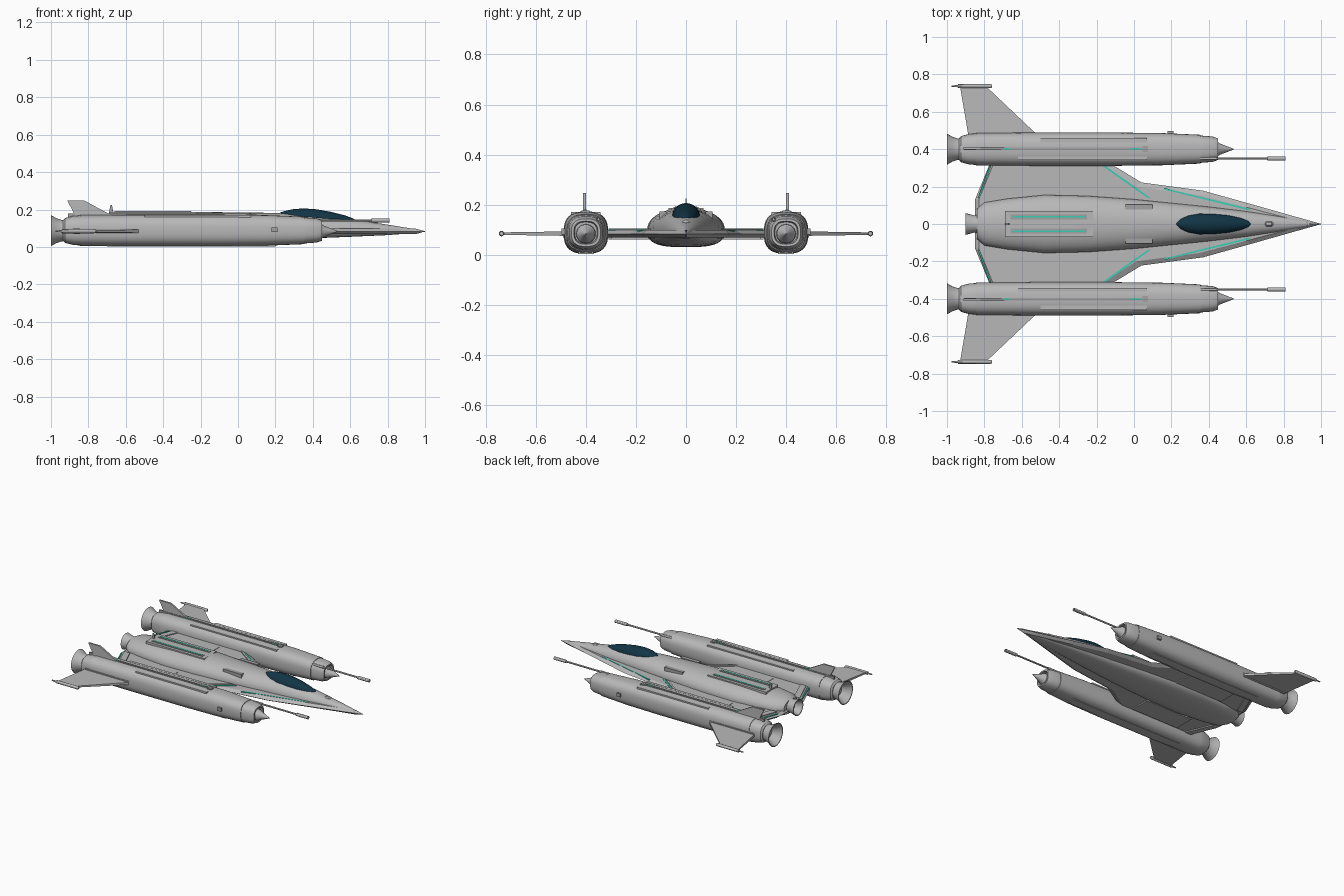
import bpy, bmesh, math


def mat(name, rgb):
    m = bpy.data.materials.new(name)
    m.diffuse_color = (*rgb, 1)
    return m


HULL = mat("hull grey", (0.48, 0.48, 0.48))
TRIM = mat("trim grey", (0.36, 0.36, 0.36))
GLASS = mat("dark blue glass", (0.006, 0.035, 0.06))
GLOW = mat("teal light", (0.04, 0.62, 0.46))


def finish(name, bm, m, smooth=True):
    bmesh.ops.recalc_face_normals(bm, faces=bm.faces)
    me = bpy.data.meshes.new(name)
    bm.to_mesh(me)
    bm.free()
    me.materials.append(m)
    ob = bpy.data.objects.new(name, me)
    bpy.context.collection.objects.link(ob)
    if smooth:
        bpy.ops.object.select_all(action='DESELECT')
        ob.select_set(True)
        bpy.context.view_layer.objects.active = ob
        bpy.ops.object.shade_smooth_by_angle(angle=math.radians(30))
    return ob


def loft(name, stations, m, y=0, n=32, up=2.0, low=2.0):
    """Skin superellipse sections along x: (x, half width, centre z, height up, height down)."""
    bm = bmesh.new()
    rings = []
    for x, w, zc, hu, hd in stations:
        ring = []
        for i in range(n):
            a = 2 * math.pi * i / n
            c, s = math.cos(a), math.sin(a)
            e = 2 / (up if s >= 0 else low)
            py = math.copysign(abs(c) ** e, c) * w
            pz = math.copysign(abs(s) ** e, s) * (hu if s >= 0 else hd)
            ring.append(bm.verts.new((x, y + py, zc + pz)))
        rings.append(ring)
    for a, b in zip(rings, rings[1:]):
        for i in range(n):
            j = (i + 1) % n
            bm.faces.new((a[i], a[j], b[j], b[i]))
    bm.faces.new(rings[0])
    bm.faces.new(rings[-1])
    return finish(name, bm, m)


def tube(name, profile, y, z, m=HULL, n=24):
    return loft(name, [(x, r, z, r, r) for x, r in profile], m, y, n)


def prism(name, bottom, top, m):
    """Solid between two matching outlines."""
    bm = bmesh.new()
    a = [bm.verts.new(p) for p in bottom]
    b = [bm.verts.new(p) for p in top]
    bm.faces.new(a)
    bm.faces.new(b)
    for i in range(len(a)):
        j = (i + 1) % len(a)
        bm.faces.new((a[i], a[j], b[j], b[i]))
    return finish(name, bm, m, False)


def plate(name, pts, z0, z1, m, s=1):
    return prism(name, [(x, s * y, z0) for x, y in pts], [(x, s * y, z1) for x, y in pts], m)


def box(name, x0, x1, y0, y1, z0, z1, m=TRIM, s=1):
    return plate(name, [(x0, y0), (x1, y0), (x1, y1), (x0, y1)], z0, z1, m, s)


# Central fuselage: domed top, flat keel
loft("fuselage", [
    (-0.84, 0.08, 0.10, 0.05, 0.045), (-0.80, 0.115, 0.10, 0.068, 0.06),
    (-0.68, 0.135, 0.10, 0.08, 0.068), (-0.48, 0.155, 0.10, 0.086, 0.07),
    (-0.25, 0.150, 0.10, 0.088, 0.07), (0.0, 0.132, 0.098, 0.086, 0.066),
    (0.2, 0.112, 0.096, 0.086, 0.058), (0.4, 0.092, 0.094, 0.078, 0.048),
    (0.6, 0.068, 0.09, 0.06, 0.036), (0.8, 0.038, 0.087, 0.032, 0.024),
    (0.93, 0.014, 0.085, 0.013, 0.012), (1.0, 0.002, 0.083, 0.002, 0.002)],
    HULL, n=48, up=2.1, low=3.0)

# Canopy
loft("canopy", [
    (0.225, 0.004, 0.172, 0.012, 0.02), (0.25, 0.032, 0.158, 0.034, 0.02),
    (0.29, 0.048, 0.154, 0.047, 0.02), (0.35, 0.056, 0.152, 0.054, 0.02),
    (0.42, 0.055, 0.148, 0.053, 0.02), (0.50, 0.047, 0.144, 0.043, 0.02),
    (0.57, 0.034, 0.138, 0.031, 0.02), (0.61, 0.020, 0.136, 0.019, 0.02),
    (0.632, 0.003, 0.134, 0.008, 0.01)], GLASS)
tube("nose_sensor", [(0.695, 0.004), (0.705, 0.015), (0.735, 0.015), (0.745, 0.004)], 0, 0.125, n=12)

# Central nozzle, hollow at the back
tube("centre_nozzle", [(-0.82, 0.05), (-0.855, 0.046), (-0.90, 0.058),
                       (-0.90, 0.052), (-0.85, 0.035)], 0, 0.105)

# Dorsal panel with two glowing slots, and the small mast behind it
plate("dorsal_panel", [(-0.69, -0.07), (-0.22, -0.07), (-0.22, 0.07), (-0.69, 0.07)], 0.15, 0.187, HULL)
prism("dorsal_mast", [(-0.69, -0.004, 0.18), (-0.665, -0.004, 0.18), (-0.665, 0.004, 0.18), (-0.69, 0.004, 0.18)],
      [(-0.682, -0.002, 0.225), (-0.674, -0.002, 0.225), (-0.674, 0.002, 0.225), (-0.682, 0.002, 0.225)], TRIM)

for s, side in ((1, "left"), (-1, "right")):
    def nm(part):
        return side + "_" + part

    box(nm("dorsal_rail"), -0.66, -0.25, 0.025, 0.05, 0.18, 0.191, TRIM, s)
    box(nm("dorsal_light"), -0.65, -0.26, 0.034, 0.043, 0.185, 0.1925, GLOW, s)
    box(nm("shoulder_vent"), -0.045, 0.10, 0.078, 0.105, 0.14, 0.172, TRIM, s)

    # Strake and inner wing, with a bevelled edge above and below a thin rim
    edge = [(1.0, 0.001), (0.885, 0.033), (0.62, 0.108), (0.37, 0.178), (0.04, 0.222), (-0.13, 0.325),
            (-0.77, 0.325), (-0.85, 0.13), (-0.85, 0.0)]
    inner = [(0.95, 0.001), (0.86, 0.022), (0.60, 0.09), (0.35, 0.155), (0.01, 0.20), (-0.18, 0.325),
             (-0.75, 0.325), (-0.83, 0.13), (-0.83, 0.0)]
    for part, z in (("wing_top", 0.098), ("wing_underside", 0.068)):
        prism(nm(part), [(x, s * y, 0.083) for x, y in edge], [(x, s * y, z) for x, y in inner], HULL)

    # Wing panels, flap and light strips
    box(nm("wing_panel"), -0.50, -0.35, 0.18, 0.29, 0.095, 0.101, HULL, s)
    box(nm("lower_wing_panel"), -0.62, -0.24, 0.15, 0.30, 0.060, 0.07, HULL, s)
    plate(nm("flap"), [(-0.82, 0.13), (-0.775, 0.13), (-0.70, 0.31), (-0.745, 0.31)], 0.06, 0.104, HULL, s)
    plate(nm("flap_light"), [(-0.834, 0.14), (-0.826, 0.14), (-0.765, 0.31), (-0.773, 0.31)], 0.092, 0.099, GLOW, s)
    plate(nm("wing_fence"), [(-0.195, 0.31), (-0.172, 0.31), (0.065, 0.14), (0.042, 0.14)], 0.09, 0.105, HULL, s)
    plate(nm("wing_light"), [(-0.168, 0.31), (-0.152, 0.31), (0.087, 0.14), (0.071, 0.14)], 0.096, 0.1005, GLOW, s)
    prism(nm("strake_light"),
          [(x, s * y, 0.088) for x, y in ((0.16, 0.184), (0.62, 0.072), (0.62, 0.081), (0.16, 0.193))],
          [(x, s * y, 0.0995) for x, y in ((0.16, 0.184), (0.62, 0.072), (0.62, 0.081), (0.16, 0.193))], GLOW)

    # Engine nacelle: rounded-square section with a stepped intake ring
    yc = s * 0.4
    prof = [(-0.935, 0.058), (-0.925, 0.070), (-0.88, 0.082), (-0.845, 0.084), (-0.845, 0.087),
            (-0.55, 0.089), (-0.1, 0.089), (0.15, 0.086), (0.355, 0.077), (0.355, 0.073),
            (0.42, 0.068), (0.448, 0.058), (0.448, 0.048), (0.425, 0.044)]
    loft(nm("nacelle"), [(x, r, 0.088, r * 0.95, r * 0.95) for x, r in prof], HULL, yc, 40, 2.7, 2.7)
    tube(nm("intake_spike"), [(0.41, 0.04), (0.45, 0.037), (0.46, 0.030), (0.535, 0.001)], yc, 0.083)
    tube(nm("engine_nozzle"), [(-0.92, 0.055), (-0.945, 0.058), (-0.97, 0.066), (-1.0, 0.083),
                               (-1.0, 0.077), (-0.97, 0.058), (-0.94, 0.04)], yc, 0.087, n=32)

    # Nacelle rails, lights and side pods
    box(nm("top_rail"), -0.91, 0.07, 0.396, 0.408, 0.16, 0.178, TRIM, s)
    box(nm("outer_top_rail"), -0.50, 0.07, 0.437, 0.460, 0.155, 0.170, HULL, s)
    box(nm("inner_top_rail"), -0.62, 0.07, 0.342, 0.362, 0.155, 0.170, HULL, s)
    box(nm("top_rail_end"), 0.045, 0.075, 0.386, 0.418, 0.16, 0.177, TRIM, s)
    box(nm("top_light"), -0.02, 0.035, 0.397, 0.407, 0.172, 0.1795, GLOW, s)
    box(nm("rear_light"), -0.72, -0.66, 0.397, 0.407, 0.172, 0.1795, GLOW, s)
    box(nm("side_pod"), 0.18, 0.21, 0.47, 0.497, 0.08, 0.104, TRIM, s)
    box(nm("belly_rail"), -0.70, 0.20, 0.37, 0.43, 0.003, 0.012, HULL, s)

    # Gun beside each intake
    tube(nm("gun"), [(0.30, 0.009), (0.44, 0.009), (0.44, 0.006), (0.71, 0.006), (0.715, 0.011),
                     (0.81, 0.011), (0.81, 0.007), (0.79, 0.005)], s * 0.35, 0.141, n=12)

    # Outer fin, with a pod on its tip
    fin = [(-0.885, 0.47, 0.009), (-0.51, 0.47, 0.009), (-0.79, 0.735, 0.005), (-0.93, 0.735, 0.005)]
    prism(nm("outer_fin"), [(x, s * y, 0.084 - t) for x, y, t in fin],
          [(x, s * y, 0.084 + t) for x, y, t in fin], HULL)
    box(nm("fin_root"), -0.88, -0.53, 0.46, 0.492, 0.068, 0.100, HULL, s)
    tube(nm("fin_tip_pod"), [(-0.975, 0.004), (-0.94, 0.006), (-0.94, 0.011), (-0.77, 0.011), (-0.76, 0.008)],
         s * 0.737, 0.084, n=12)

    # Upright fin on the nacelle
    up = [(-0.865, 0.155), (-0.65, 0.155), (-0.82, 0.247), (-0.912, 0.247)]
    prism(nm("upright_fin"), [(x, s * 0.405 - 0.006, z) for x, z in up],
          [(x, s * 0.405 + 0.006, z) for x, z in up], HULL)
